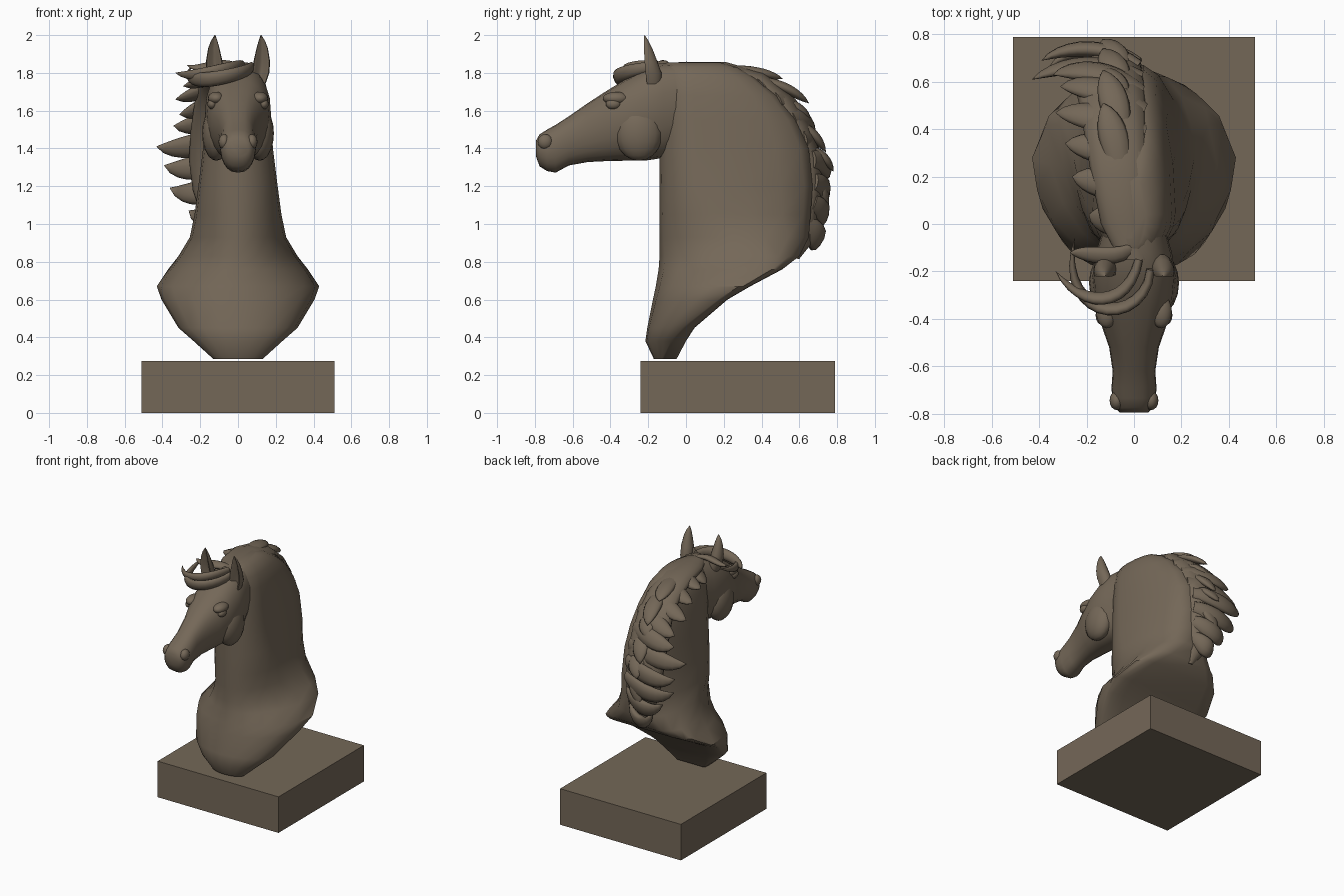
import bpy, bmesh, math
from mathutils import Vector

if "Cube" in bpy.data.objects:
    bpy.data.objects.remove(bpy.data.objects["Cube"])

stone = bpy.data.materials.new("brown_stone")
stone.diffuse_color = (0.175, 0.137, 0.097, 1)
stone.use_nodes = True
stone.node_tree.nodes["Principled BSDF"].inputs["Base Color"].default_value = stone.diffuse_color


def finish(name, bm, angle=50):
    bmesh.ops.recalc_face_normals(bm, faces=bm.faces)
    me = bpy.data.meshes.new(name)
    bm.to_mesh(me)
    bm.free()
    ob = bpy.data.objects.new(name, me)
    bpy.context.collection.objects.link(ob)
    me.materials.append(stone)
    bpy.ops.object.select_all(action='DESELECT')
    ob.select_set(True)
    bpy.context.view_layer.objects.active = ob
    bpy.ops.object.shade_smooth_by_angle(angle=math.radians(angle))
    return ob


def loft(name, rings, angle=50):
    """Skin a list of closed rings and cap both ends."""
    bm = bmesh.new()
    vs = [[bm.verts.new(p) for p in r] for r in rings]
    n = len(vs[0])
    for a, b in zip(vs, vs[1:]):
        for i in range(n):
            j = (i + 1) % n
            bm.faces.new((a[i], a[j], b[j], b[i]))
    bm.faces.new(vs[0])
    bm.faces.new(vs[-1])
    return finish(name, bm, angle)


def ball(name, centre, size):
    bm = bmesh.new()
    bmesh.ops.create_uvsphere(bm, u_segments=16, v_segments=10, radius=1)
    for v in bm.verts:
        v.co = Vector(centre) + Vector(a * b for a, b in zip(v.co, size))
    return finish(name, bm)


def bezier(pts, t):
    pts = [Vector(p) for p in pts]
    while len(pts) > 1:
        pts = [a.lerp(b, t) for a, b in zip(pts, pts[1:])]
    return pts[0]


def lock(name, pts, side, width, thick, steps=10):
    """Tapered flat strand of hair along a Bezier path."""
    rings = []
    for i in range(steps + 1):
        t = i / steps
        p = bezier(pts, t)
        d = (bezier(pts, min(1, t + .02)) - bezier(pts, max(0, t - .02))).normalized()
        n = d.cross(Vector(side)).normalized()
        w = n.cross(d).normalized()
        k = .03 + (0.55 + .9 * t) * (1 - t ** 2.2) ** .9
        ring = []
        for j in range(10):
            a = j * math.tau / 10
            ring.append(p + w * math.cos(a) * width * k + n * math.sin(a) * thick * k)
        rings.append(ring)
    return loft(name, rings, 70)


# plinth
bm = bmesh.new()
bmesh.ops.create_cube(bm, size=1)
for v in bm.verts:
    v.co = (v.co.x * 1.02, v.co.y * 1.03 + .275, v.co.z * .275 + .1375)
finish("plinth", bm, 30)

# chest and neck: height, front y, widest y, half width, back y, half width of back
neck = [(.285, -.17, -.11, .13, -.05, .11), (.38, -.215, -.08, .235, .0, .17),
        (.45, -.205, -.02, .315, .045, .21), (.60, -.175, .17, .405, .22, .28),
        (.67, -.16, .28, .43, .34, .30), (.76, -.145, .42, .37, .51, .24),
        (.83, -.14, .42, .315, .60, .15), (.93, -.14, .28, .255, .65, .06),
        (1.05, -.14, .15, .23, .66, .04), (1.2, -.14, .10, .21, .67, .04),
        (1.4, -.14, .06, .185, .65, .04), (1.55, -.14, .05, .175, .58, .04),
        (1.68, -.14, .04, .16, .48, .04), (1.77, -.15, .04, .14, .37, .04),
        (1.83, -.14, .04, .10, .27, .03), (1.855, -.10, .04, .05, .18, .02)]
rings = []
for z, yf, yw, w, yb, wb in neck:
    half = []
    for i in range(6):
        a = math.radians(18 * i)
        half.append((w * math.sin(a), yw - (yw - yf) * math.cos(a)))
    for i in range(1, 5):
        a = math.radians(22.5 * i)
        half.append((wb + (w - wb) * math.cos(a), yw + (yb - yw) * math.sin(a)))
    both = half + [(-x, y) for x, y in reversed(half[1:])]
    rings.append([(x, y, z) for x, y in both])
loft("chest_and_neck", rings, 45)

# head: y, lower z, upper z, half width
head = [(-.795, 1.36, 1.44, .06), (-.775, 1.305, 1.475, .08), (-.735, 1.28, 1.50, .092),
        (-.69, 1.272, 1.525, .095), (-.62, 1.31, 1.57, .09), (-.52, 1.328, 1.64, .105),
        (-.42, 1.333, 1.705, .14), (-.33, 1.335, 1.76, .165), (-.22, 1.335, 1.82, .175),
        (-.12, 1.35, 1.85, .16), (.05, 1.45, 1.855, .11)]
rings = []
for y, lo, hi, w in head:
    ring = []
    for j in range(20):
        a = j * math.tau / 20
        c, s = math.cos(a), math.sin(a)
        x = w * math.copysign(abs(c) ** .8, c) * (1 - .12 * max(0, -s))
        ring.append((x, y, (lo + hi) / 2 + (hi - lo) / 2 * math.copysign(abs(s) ** .85, s)))
    rings.append(ring)
loft("head", rings)

# paired head details
for side, s in (("left", -1), ("right", 1)):
    ball(side + "_cheek", (s * .115, -.25, 1.48), (.075, .125, .145))
    ball(side + "_brow", (s * .115, -.37, 1.665), (.045, .07, .035))
    ball(side + "_eye", (s * .137, -.385, 1.635), (.025, .04, .028))
    ball(side + "_nostril", (s * .073, -.745, 1.435), (.03, .04, .04))
    # cupped ear with a hollow front
    rings = []
    for z, x, y, w, d in ((1.74, .11, -.185, .035, .055), (1.80, .12, -.19, .046, .062),
                          (1.86, .126, -.20, .044, .05), (1.93, .128, -.21, .030, .032),
                          (1.97, .126, -.216, .017, .018), (2.0, .122, -.22, .002, .002)):
        ring = []
        for j in range(14):
            a = j * math.tau / 14
            hollow = d * 1.3 * max(0, -math.sin(a)) ** 4
            ring.append((s * (x + w * math.cos(a)), y + d * math.sin(a) + hollow, z))
        rings.append(ring)
    loft(side + "_ear", rings, 60)

# mane core: x, y, z, half width, half thickness
core = [(0, -.15, 1.81, .06, .04), (-.04, 0, 1.82, .10, .04), (-.06, .2, 1.81, .12, .05),
        (-.08, .38, 1.75, .13, .06), (-.09, .5, 1.64, .14, .07), (-.10, .58, 1.50, .15, .08),
        (-.11, .64, 1.34, .15, .08), (-.10, .655, 1.18, .14, .07), (-.08, .64, 1.03, .11, .06),
        (-.05, .61, .90, .06, .05), (-.03, .58, .82, .02, .02)]
rings = []
for i, (x, y, z, w, d) in enumerate(core):
    a, b = core[max(0, i - 1)], core[min(len(core) - 1, i + 1)]
    t = Vector((0, b[1] - a[1], b[2] - a[2])).normalized()
    n = Vector((0, -t.z, t.y))
    rings.append([Vector((x, y, z)) + Vector((w * math.cos(k * math.tau / 14), 0, 0))
                  + n * d * math.sin(k * math.tau / 14) for k in range(14)])
loft("mane_core", rings, 60)

# mane locks sweeping over the crest to one side: root, tip
locks = [((.03, .00, 1.82), (-.19, .04, 1.74)), ((.04, .14, 1.81), (-.26, .20, 1.78)),
         ((.04, .27, 1.79), (-.29, .34, 1.73)), ((.04, .38, 1.74), (-.33, .47, 1.66)),
         ((.04, .48, 1.66), (-.31, .58, 1.58)), ((.03, .56, 1.56), (-.34, .63, 1.52)),
         ((.03, .62, 1.45), (-.43, .61, 1.41)), ((.02, .67, 1.34), (-.39, .69, 1.31)),
         ((.02, .68, 1.22), (-.36, .66, 1.19)), ((.01, .67, 1.11), (-.26, .65, 1.07)),
         ((.00, .64, 1.00), (-.16, .63, .96))]
for i, (root, tip) in enumerate(locks):
    n = Vector((0, root[1] - .1, root[2] - 1.3)).normalized()
    r, e = Vector(root), Vector(tip)
    reach = .05 + .004 * i
    p1 = r.lerp(e, .3) + n * reach
    p2 = r.lerp(e, .65) + n * reach + Vector((-.03, 0, -.07))
    lock("mane_lock_%d" % (i + 1), [r, p1, p2, e], (0, n.z, -n.y), .08, .04)

# loose locks trailing down the crest
for i, (y, z, dy, dz) in enumerate(((.25, 1.82, .26, -.05), (.42, 1.76, .23, -.12),
                                    (.53, 1.65, .13, -.10), (.61, 1.53, .13, -.15),
                                    (.67, 1.40, .11, -.12), (.70, 1.25, .05, -.18),
                                    (.68, 1.10, .01, -.18))):
    lock("crest_lock_%d" % (i + 1), [(-.06, y - .03, z), (-.08, y + dy * .5, z + dz * .2),
         (-.13, y + dy, z + dz)], (1, 0, 0), .075, .035)

# forelock swept across the brow
lock("forelock_main", [(.07, -.19, 1.83), (.06, -.40, 1.80), (-.20, -.44, 1.74),
                       (-.30, -.28, 1.74), (-.25, -.06, 1.83)], (0, -.4, 1), .05, .03, 14)
lock("forelock_upper", [(.02, -.15, 1.84), (-.02, -.36, 1.84), (-.22, -.36, 1.76),
                        (-.33, -.20, 1.80)], (0, -.5, 1), .045, .03, 12)
lock("forelock_back", [(.0, -.10, 1.83), (-.08, -.16, 1.88), (-.20, -.12, 1.80),
                       (-.27, -.12, 1.84)], (0, 1, .3), .045, .025)
